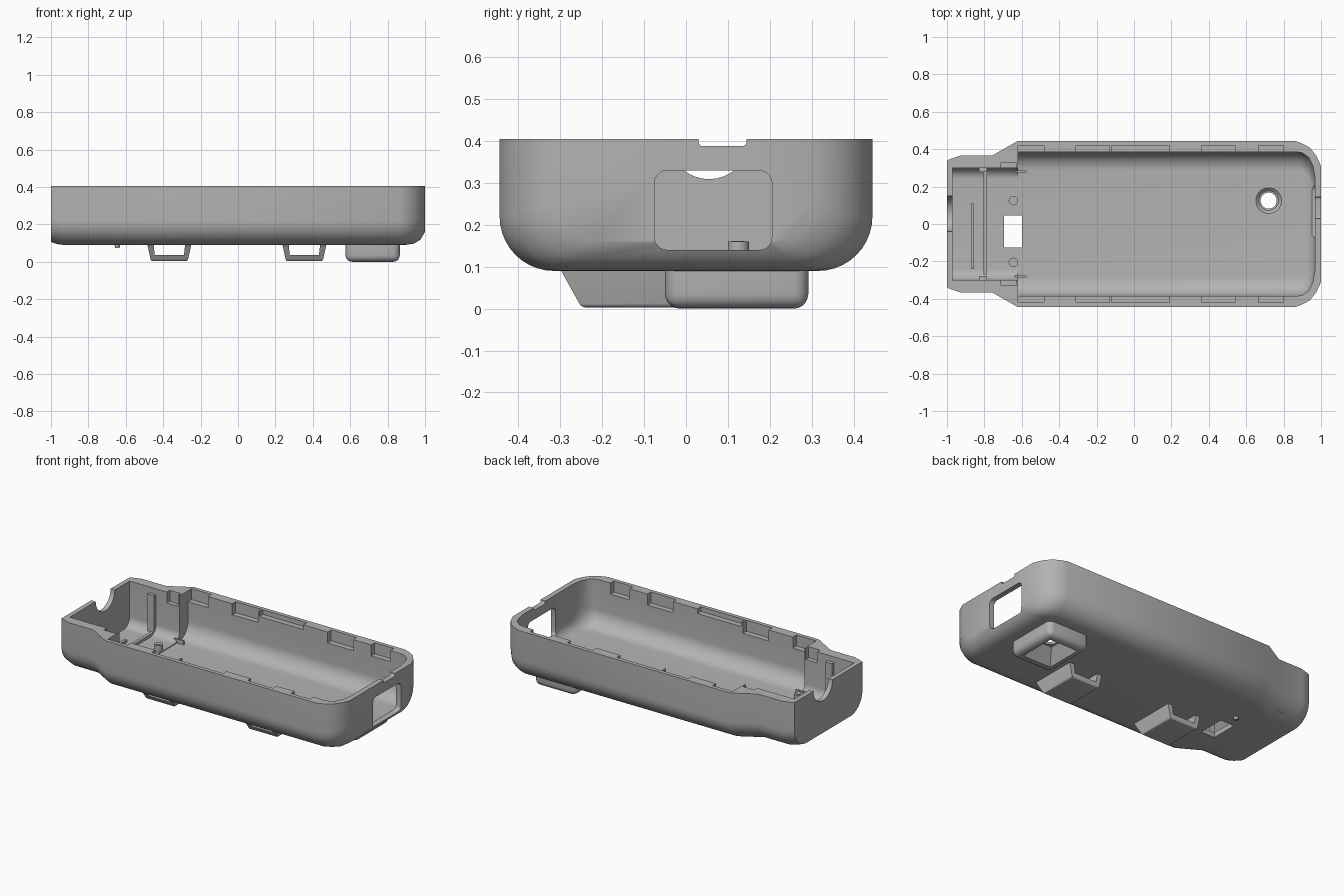
import bpy, bmesh
from math import sin, cos, pi, radians

cube = bpy.data.objects.get("Cube")
if cube:
    bpy.data.objects.remove(cube, do_unlink=True)

grey = bpy.data.materials.new("plastic_grey")
grey.use_nodes = True
colour = (0.45, 0.45, 0.45, 1)
grey.diffuse_color = colour
grey.node_tree.nodes["Principled BSDF"].inputs["Base Color"].default_value = colour

TOP = 0.405
FLOOR = 0.115


def finish(name, bm):
    bmesh.ops.recalc_face_normals(bm, faces=bm.faces)
    mesh = bpy.data.meshes.new(name)
    bm.to_mesh(mesh)
    bm.free()
    mesh.materials.append(grey)
    obj = bpy.data.objects.new(name, mesh)
    bpy.context.collection.objects.link(obj)
    return obj


def loft(name, stations, top, steps=10):
    """Skin U-shaped sections, each given as (x, half width, bottom, corner radius)."""
    bm = bmesh.new()
    rings = []
    for x, w, zb, r in stations:
        half = [(w, top)]
        for i in range(steps + 1):
            a = pi / 2 * i / steps
            half.append((w - r + r * cos(a), zb + r - r * sin(a)))
        ring = half + [(-y, z) for y, z in reversed(half)]
        rings.append([bm.verts.new((x, y, z)) for y, z in ring])
    for a, b in zip(rings, rings[1:]):
        for i in range(len(a)):
            j = (i + 1) % len(a)
            bm.faces.new((a[i], a[j], b[j], b[i]))
    bm.faces.new(rings[0])
    bm.faces.new(rings[-1])
    return finish(name, bm)


def block(name, x, y, z, x2=None, y2=None, bevel=0, pick=None):
    """Box from ranges; x2 and y2 give a different size at its top."""
    bm = bmesh.new()
    rects = [(x, y, z[0]), (x2 or x, y2 or y, z[1])]
    lo, hi = [[bm.verts.new((rx[i], ry[j], h)) for i, j in ((0, 0), (1, 0), (1, 1), (0, 1))]
              for rx, ry, h in rects]
    bm.faces.new(lo)
    bm.faces.new(hi)
    for i in range(4):
        j = (i + 1) % 4
        bm.faces.new((lo[i], lo[j], hi[j], hi[i]))
    if bevel:
        edges = [e for e in bm.edges if pick(e.verts[0].co, e.verts[1].co)]
        bmesh.ops.bevel(bm, geom=edges, offset=bevel, segments=5, profile=0.5, affect='EDGES')
    return finish(name, bm)


def rod(name, centre, r, length, r2=None, axis='Z'):
    bm = bmesh.new()
    bmesh.ops.create_cone(bm, cap_ends=True, segments=32, radius1=r,
                          radius2=r if r2 is None else r2, depth=length)
    if axis == 'X':
        for v in bm.verts:
            v.co = (v.co.z, v.co.y, -v.co.x)
    bmesh.ops.translate(bm, verts=bm.verts, vec=centre)
    return finish(name, bm)


def cut(obj, cutter):
    mod = obj.modifiers.new("cut", 'BOOLEAN')
    mod.operation = 'DIFFERENCE'
    mod.solver = 'EXACT'
    mod.object = cutter
    bpy.ops.object.select_all(action='DESELECT')
    bpy.context.view_layer.objects.active = obj
    obj.select_set(True)
    bpy.ops.object.modifier_apply(modifier=mod.name)
    bpy.data.objects.remove(cutter, do_unlink=True)


# Outer shell
shell = loft("case_shell", [
    (-1, .34, .105, .12), (-.97, .352, .095, .13), (-.93, .365, .09, .13),
    (-.76, .365, .09, .13), (-.62, .445, .09, .13), (.86, .445, .09, .13),
    (.9, .43, .091, .13), (.94, .408, .097, .13), (.975, .365, .118, .12),
    (1, .31, .16, .1)], TOP)

# Main cavity and narrower end compartment
cut(shell, loft("cavity", [
    (-.62, .385, FLOOR, .1), (.87, .385, FLOOR, .1), (.9, .38, .118, .1),
    (.935, .355, .128, .1), (.957, .31, .145, .1), (.967, .25, .17, .08)], .5))
cut(shell, loft("end_cavity", [
    (-.97, .3, .12, .06), (-.6, .3, .12, .06)], .5))

# Snap pockets inside both long walls
for side in (-1, 1):
    for x0, x1, z0 in ((-.62, -.48, .335), (-.31, -.13, .335), (-.12, .19, .375),
                       (.36, .54, .335), (.665, .8, .335)):
        cut(shell, block("pocket", (x0, x1), sorted((side * .36, side * .42)), (z0, .5)))
    cut(shell, block("pocket", (-.71, -.63), sorted((side * .28, side * .33)), (.335, .5)))

# Window, rim notch, round cable notch, floor slot
cut(shell, block("window", (.9, 1.1), (-.075, .205), (.14, .33), bevel=.03,
                 pick=lambda a, b: abs(a.x - b.x) > .1))
cut(shell, block("rim_notch", (.9, 1.1), (.03, .145), (.388, .5), bevel=.01,
                 pick=lambda a, b: abs(a.x - b.x) > .1 and a.z < .4))
cut(shell, rod("cable_notch", (-1, .055, TOP), .096, .2, axis='X'))
cut(shell, block("floor_slot", (-.695, -.6), (-.125, .045), (.05, .2)))

# Lens housing with a tapered square recess and a countersunk hole
LX, LY = .72, .125
lens = block("lens_housing", (.575, .865), (-.05, .292), (0, .1), bevel=.035,
             pick=lambda a, b: a.z < .05 or b.z < .05)
cut(lens, block("recess", (LX - .1, LX + .1), (LY - .12, LY + .12), (-.002, .085),
                (LX - .055, LX + .055), (LY - .055, LY + .055)))
for part in (lens, shell):
    cut(part, rod("hole", (LX, LY, .1), .043, .16))
cut(shell, rod("countersink", (LX, LY, .106), .043, .03, r2=.075))

# Belt loops under the floor
loops = []
for cx, label in ((-.367, "rear"), (.355, "front")):
    loop = block(label + "_belt_loop", (cx - .098, cx + .098), (-.25, 0), (.003, .094),
                 (cx - .118, cx + .118), (-.3, 0), bevel=.01,
                 pick=lambda a, b: a.z < .05 and b.z < .05)
    cut(loop, block("opening", (cx - .078, cx + .078), (-.5, .2), (.035, .15),
                    (cx - .09, cx + .09)))
    loops.append(loop)

# Board pegs, nub, and locating ribs in the end compartment
details = []
for y in (-.205, .125):
    details.append(rod("board_peg", (-.645, y, .135), .025, .05))
    details.append(rod("peg_tip", (-.645, y, .155), .015, .014))
details.append(rod("underside_nub", (-.645, .125, .085), .012, .02, r2=.016))
block("short_rib", (-.872, -.855), (-.24, .11), (.11, .138))
block("long_rib", (-.805, -.785), (-.27, .3), (.11, .138))
for side in (-1, 1):
    y = sorted((side * .278, side * .305))
    block("wall_rib", (-.83, -.785), y, (.11, .37))
    block("corner_rib", (-.64, -.575), sorted((side * .275, side * .285)), (.11, .14))

# Smooth shading with sharp edges kept
bpy.ops.object.select_all(action='DESELECT')
for obj in [shell, lens] + loops + details:
    obj.select_set(True)
bpy.context.view_layer.objects.active = shell
bpy.ops.object.shade_smooth_by_angle(angle=radians(35))
